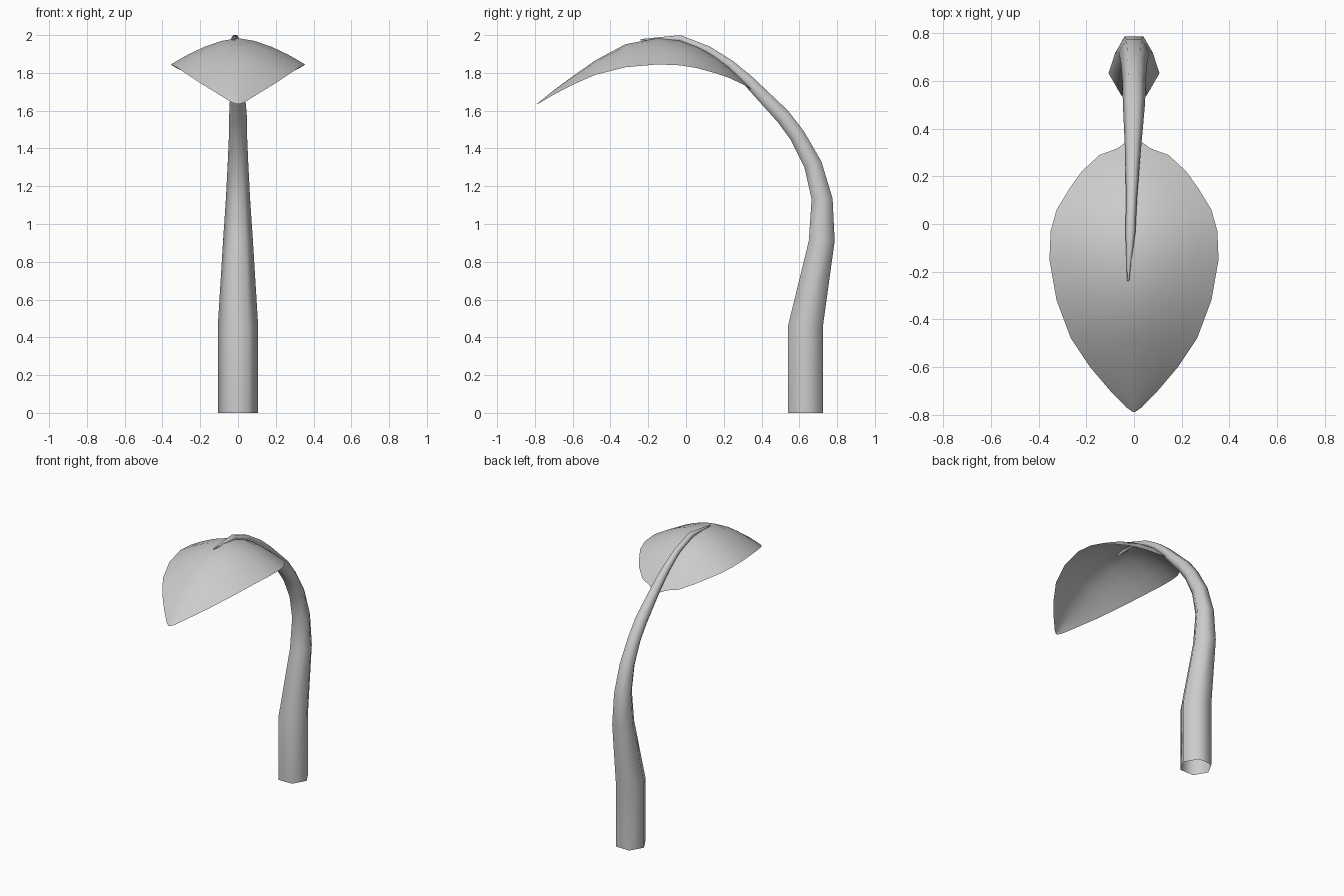
import bpy, bmesh, math
from mathutils import Vector

if "Cube" in bpy.data.objects:
    bpy.data.objects.remove(bpy.data.objects["Cube"])


def finish(bm, name, angle):
    bmesh.ops.recalc_face_normals(bm, faces=bm.faces[:])
    mesh = bpy.data.meshes.new(name)
    bm.to_mesh(mesh)
    bm.free()
    ob = bpy.data.objects.new(name, mesh)
    bpy.context.collection.objects.link(ob)
    bpy.ops.object.select_all(action='DESELECT')
    ob.select_set(True)
    bpy.context.view_layer.objects.active = ob
    bpy.ops.object.shade_smooth_by_angle(angle=math.radians(angle))
    return ob


# Stem: open six-sided tube; each ring is inner (y, z), outer (y, z), x offset
rings = [
    (.54, 0, .725, 0, 0),
    (.54, .46, .725, .46, 0),
    (.65, .91, .787, .91, 0),
    (.665, 1.13, .776, 1.135, 0),
    (.627, 1.30, .717, 1.33, 0),
    (.555, 1.445, .625, 1.49, 0),
    (.485, 1.54, .54, 1.60, 0),
    (.31, 1.735, .35, 1.78, -.004),
    (.215, 1.825, .25, 1.862, -.007),
    (.105, 1.905, .125, 1.94, -.010),
    (-.04, 1.965, -.03, 2.0, -.015),
    (-.17, 1.97, -.17, 1.986, -.022),
    (-.24, 1.971, -.24, 1.979, -.025),
]
bm = bmesh.new()
loops = []
for yi, zi, yo, zo, x in rings:
    c = Vector((x, (yi + yo) / 2, (zi + zo) / 2))
    v = Vector((0, yo - yi, zo - zi)) / 2 / math.cos(math.pi / 6)
    u = Vector((v.length, 0, 0))
    loops.append([bm.verts.new(c + u * math.cos(k * math.pi / 3) + v * math.sin(k * math.pi / 3))
                  for k in range(6)])
for a, b in zip(loops, loops[1:]):
    for k in range(6):
        bm.faces.new((a[k], a[(k + 1) % 6], b[(k + 1) % 6], b[k]))
bm.faces.new(loops[-1])
finish(bm, "stem", 65)

# Leaf: drooping sheet; each row is y, half width, midrib z, rim z
rows = [
    (-.79, .004, 1.635, 1.634),
    (-.77, .032, 1.652, 1.643),
    (-.70, .10, 1.708, 1.685),
    (-.60, .185, 1.782, 1.737),
    (-.48, .265, 1.866, 1.79),
    (-.32, .325, 1.952, 1.83),
    (-.15, .355, 1.984, 1.845),
    (-.03, .35, 1.97, 1.84),
    (.06, .325, 1.938, 1.825),
    (.15, .27, 1.888, 1.80),
    (.22, .22, 1.835, 1.777),
    (.29, .145, 1.77, 1.745),
    (.317, .07, 1.742, 1.73),
    (.352, .02, 1.712, 1.71),
]
N = 8
bm = bmesh.new()
grid = []
for y, w, zm, ze in rows:
    ts = [2 * i / N - 1 for i in range(N + 1)]
    grid.append([bm.verts.new((w * t, y, zm + (ze - zm) * abs(t) ** 1.6)) for t in ts])
for a, b in zip(grid, grid[1:]):
    for i in range(N):
        bm.faces.new((a[i], a[i + 1], b[i + 1], b[i]))
leaf = finish(bm, "leaf", 60)
if leaf.data.polygons[N * 6].normal.z < 0:
    leaf.data.flip_normals()
